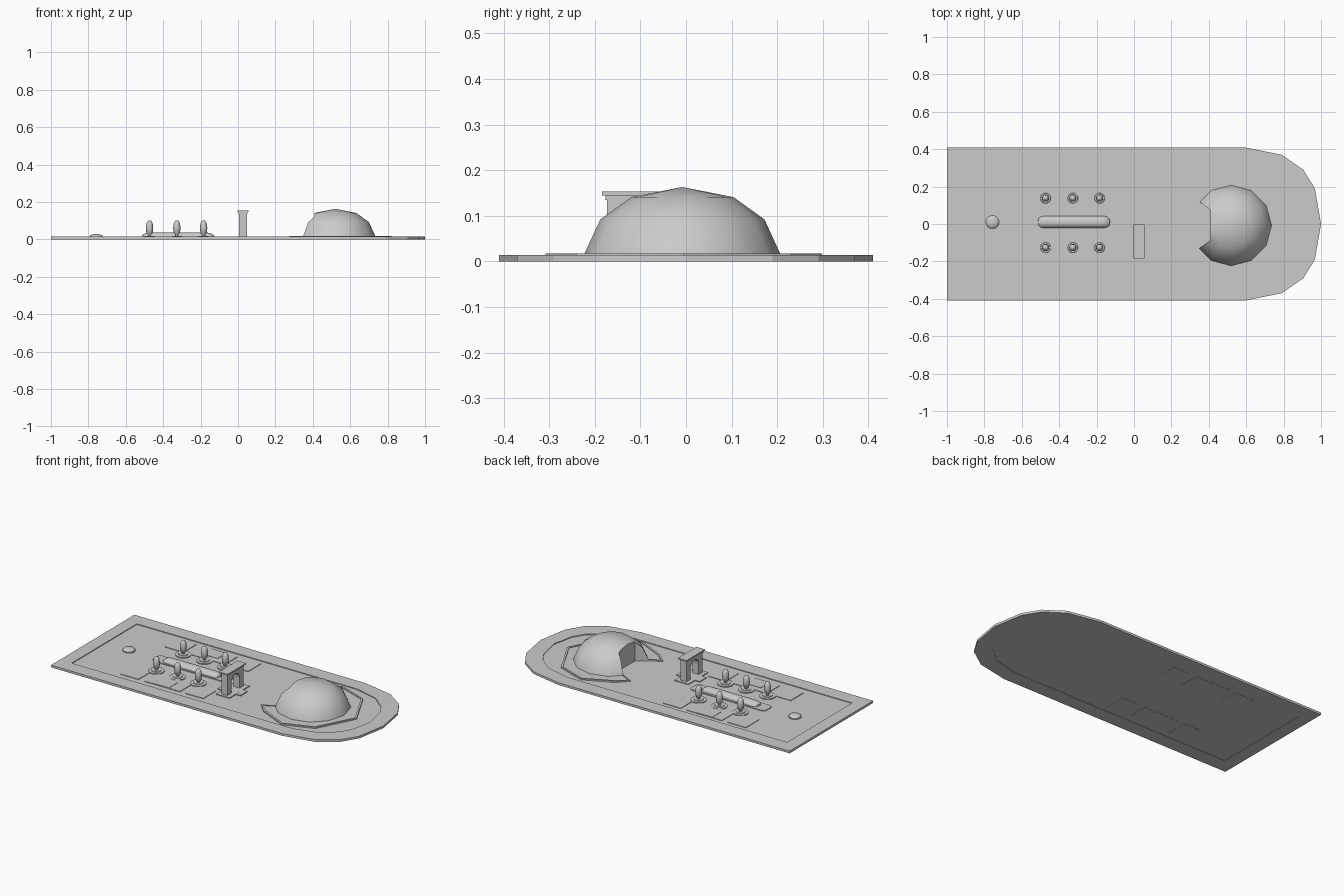
import bpy, bmesh, math

if "Cube" in bpy.data.objects:
    bpy.data.objects.remove(bpy.data.objects["Cube"])

FLOOR = 0.009
MID = 0.006      # mirror line of the garden rows


def finish(name, bm, smooth=None):
    bmesh.ops.recalc_face_normals(bm, faces=bm.faces)
    me = bpy.data.meshes.new(name)
    bm.to_mesh(me)
    bm.free()
    ob = bpy.data.objects.new(name, me)
    bpy.context.collection.objects.link(ob)
    if smooth:
        shade(ob, smooth)
    return ob


def shade(ob, angle):
    bpy.ops.object.select_all(action='DESELECT')
    ob.select_set(True)
    bpy.context.view_layer.objects.active = ob
    bpy.ops.object.shade_smooth_by_angle(angle=math.radians(angle))


def loft(name, rings, smooth=None, closed=False):
    """Join rings of 3D points; cap the ends, or close the loop into a frame."""
    bm = bmesh.new()
    vs = [[bm.verts.new(p) for p in r] for r in rings]
    n = len(rings[0])
    pairs = list(zip(vs, vs[1:])) + ([(vs[-1], vs[0])] if closed else [])
    for a, b in pairs:
        for i in range(n):
            j = (i + 1) % n
            bm.faces.new((a[i], a[j], b[j], b[i]))
    if not closed:
        bm.faces.new(vs[0])
        bm.faces.new(vs[-1])
    return finish(name, bm, smooth)


def at(outline, z):
    return [(x, y, z) for x, y in outline]


def slab(name, outline, z0, z1):
    return loft(name, [at(outline, z0), at(outline, z1)])


def rect(x0, x1, y0, y1):
    return [(x0, y0), (x1, y0), (x1, y1), (x0, y1)]


def round_rect(x0, x1, y0, y1, r, n=3):
    pts = []
    for k, (cx, cy) in enumerate(rect(x0 + r, x1 - r, y0 + r, y1 - r)):
        for i in range(n + 1):
            a = math.pi + (k + i / n) * math.pi / 2
            pts.append((cx + r * math.cos(a), cy + r * math.sin(a)))
    return pts


def lathe(name, cx, cy, profile, n, smooth=35):
    rings = [[(cx + r * math.cos(2 * math.pi * i / n),
               cy + r * math.sin(2 * math.pi * i / n), z) for i in range(n)]
             for r, z in profile]
    ob = loft(name, rings)
    bm = bmesh.new()
    bm.from_mesh(ob.data)
    bmesh.ops.remove_doubles(bm, verts=bm.verts, dist=0.0005)
    bm.to_mesh(ob.data)
    bm.free()
    shade(ob, smooth)
    return ob


def mirrored(half):
    """Upper half outline (last point on the axis) mirrored across y = 0."""
    return half + [(x, -y) for x, y in reversed(half[:-1])]


# ground: raised border around a lower floor
outer = mirrored([(-1, .41), (.59, .41), (.79, .37), (.905, .29), (.967, .19), (1, 0)])
inner = mirrored([(-.92, .32), (.595, .32), (.75, .28), (.84, .205), (.88, .14), (.91, 0)])
loft("ground_border", [at(outer, 0), at(outer, .014), at(inner, .014), at(inner, 0)], closed=True)
slab("ground_floor", inner, .002, FLOOR)

# terrace around the dome, with a thin rim
def terrace(k):
    half = [(.41, .083), (.345, .13 - k * .3), (.275 + k, .16), (.335 + k * .5, .22 - k),
            (.515, .303 - k), (.70 - k * .7, .235 - k * .7), (.82 - k, 0)]
    return [(x, y - .005) for x, y in mirrored(half)]


slab("terrace", terrace(.012), FLOOR - .002, .0125)
loft("terrace_rim", [at(terrace(0), FLOOR - .002), at(terrace(0), .017),
                     at(terrace(.012), .017), at(terrace(.012), FLOOR - .002)], closed=True)

# dome with a wedge-shaped entrance recess
dome = lathe("dome", .52, -.008, [(.217, .006), (.215, .016), (.18, .092), (.112, .141), (.0001, .163)], 12)
cutter = slab("entrance_cutter", [(.25, .192), (.25, -.202), (.41, -.085), (.41, .075)], -.1, .3)
cutter.hide_render = True
mod = dome.modifiers.new("entrance", 'BOOLEAN')
mod.operation = 'DIFFERENCE'
mod.object = cutter
mod.solver = 'EXACT'
bpy.context.view_layer.objects.active = dome
bpy.ops.object.modifier_apply(modifier="entrance")
bpy.data.objects.remove(cutter, do_unlink=True)
shade(dome, 35)

# arch: stepped footing, arched body, cornice
slab("arch_footing_long", rect(-.02, .075, -.19, .005), .006, .0145)
slab("arch_footing_wide", rect(-.052, .107, -.127, -.06), .006, .0142)
CY, W = -.093, .04
profile = [(-.08, .008), (-.08, .137), (.08, .137), (.08, .008), (W, .008)]
profile += [(W * math.cos(a), .08 + W * math.sin(a)) for a in [math.pi * i / 8 for i in range(9)]]
profile += [(-W, .008)]
loft("arch_body", [[(x, CY + y, z) for y, z in profile] for x in (.006, .048)])
slab("arch_neck", rect(.004, .050, CY - .083, CY + .083), .135, .145)
slab("arch_cornice", rect(-.002, .057, CY - .091, CY + .091), .145, .153)

# long basin kerb and central mound
slab("basin_kerb", round_rect(-.578, -.058, -.03, .054, .025), .006, .014)
loft("basin_mound", [at(round_rect(-.515, -.128, -.021, .042, .028), .012),
                     at(round_rect(-.513, -.130, -.019, .040, .027), .022),
                     at(round_rect(-.495, -.148, -.008, .029, .016), .033),
                     at(round_rect(-.475, -.165, .002, .019, .007), .036)], smooth=40)

# garden rows on both sides: plots, tree discs and trees
for side, s in (("back", 1), ("front", -1)):
    def plot(name, x0, x1, y0, y1, z):
        slab(f"{side}_{name}", rect(x0, x1, *sorted((MID + s * y0, MID + s * y1))), .001, z)

    plot("left_plot", -.615, -.49, .157, .284, .0125)
    plot("middle_plot", -.45, -.205, .157, .284, .0125)
    plot("middle_inner_plot", -.383, -.281, .195, .284, .0145)
    plot("right_plot", -.167, -.044, .157, .284, .0125)
    for i, x in enumerate((-.473, -.327, -.184)):
        y = MID + s * .132
        lathe(f"{side}_tree_disc_{i}", x, y,
              [(.046, .006), (.046, .0145), (.028, .0145), (.026, .018)], 16)
        lathe(f"{side}_tree_{i}", x, y,
              [(.009, .012), (.009, .026), (.017, .034), (.02, .06), (.017, .085),
               (.01, .098), (.0001, .102)], 10, 50)

# small round mound at the square end
lathe("small_mound", -.757, .01, [(.036, .006), (.036, .016), (.030, .023), (.018, .027), (.0001, .028)], 14)
